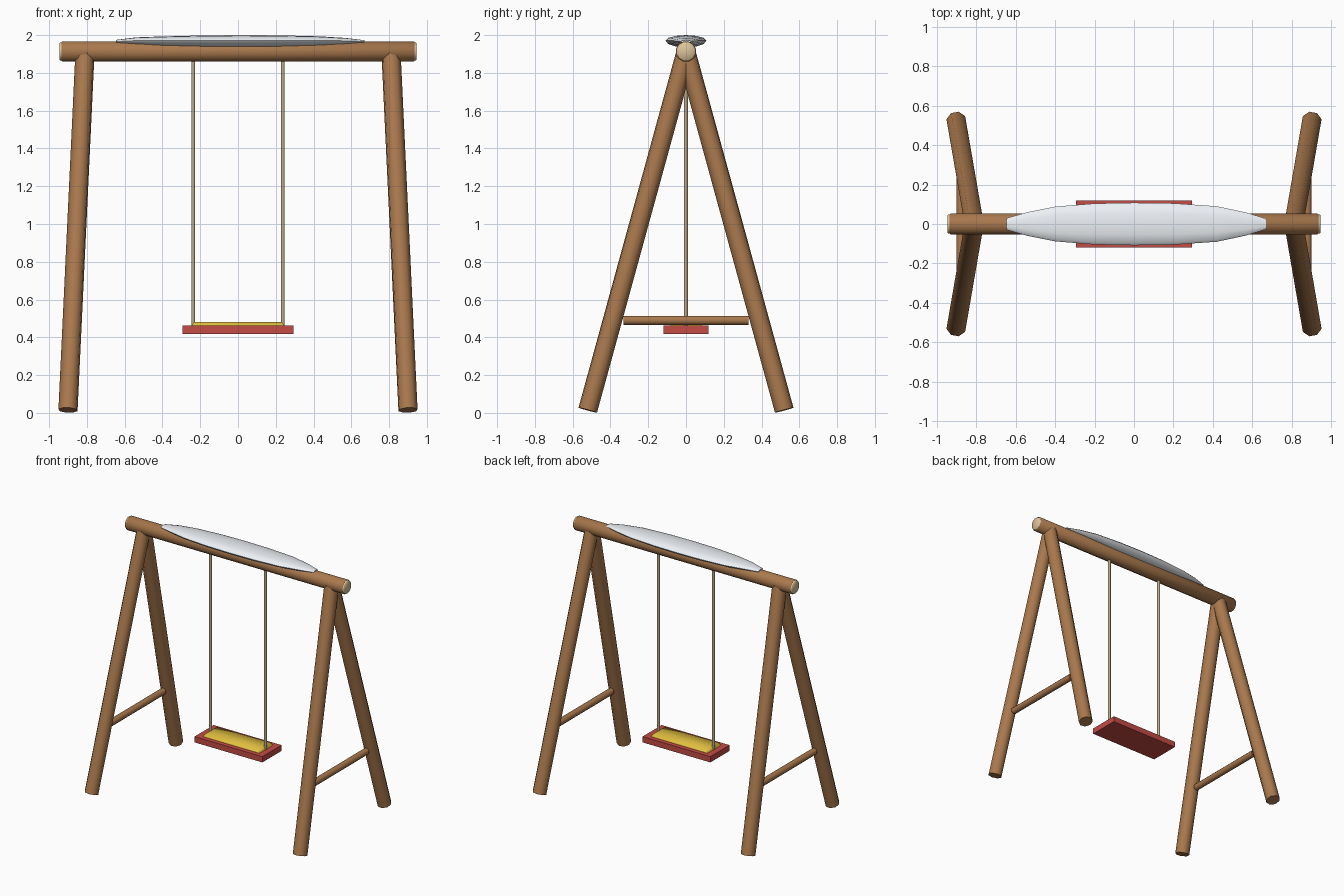
import bpy, bmesh, math
from mathutils import Vector, Matrix

if "Cube" in bpy.data.objects:
    bpy.data.objects.remove(bpy.data.objects["Cube"])

def material(name, rgb):
    m = bpy.data.materials.new(name)
    m.diffuse_color = (*rgb, 1)
    m.use_nodes = True
    m.node_tree.nodes["Principled BSDF"].inputs["Base Color"].default_value = m.diffuse_color
    return m

WOOD = material("wood", (0.40, 0.19, 0.075))
PALE = material("cut_wood", (0.72, 0.55, 0.33))
ROPE = material("rope", (0.50, 0.40, 0.24))
RED = material("red_paint", (0.55, 0.07, 0.06))
YELLOW = material("yellow_pad", (0.75, 0.52, 0.05))
SNOW = material("snow", (0.85, 0.88, 0.92))

def finish(name, bm, mat, angle=50):
    bmesh.ops.recalc_face_normals(bm, faces=bm.faces)
    me = bpy.data.meshes.new(name)
    bm.to_mesh(me)
    bm.free()
    ob = bpy.data.objects.new(name, me)
    bpy.context.collection.objects.link(ob)
    me.materials.append(mat)
    bpy.ops.object.select_all(action='DESELECT')
    ob.select_set(True)
    bpy.context.view_layer.objects.active = ob
    bpy.ops.object.shade_smooth_by_angle(angle=math.radians(angle))
    return ob

def loft(name, rings, mat, angle=50):
    """Skin a list of equal-length point rings and cap both ends."""
    bm = bmesh.new()
    vs = [[bm.verts.new(p) for p in r] for r in rings]
    n = len(vs[0])
    for a, b in zip(vs, vs[1:]):
        for i in range(n):
            j = (i + 1) % n
            bm.faces.new((a[i], a[j], b[j], b[i]))
    bm.faces.new(vs[0])
    bm.faces.new(vs[-1])
    return finish(name, bm, mat, angle)

def pole(name, a, b, r, sides, mat, chamfer=0):
    a, b = Vector(a), Vector(b)
    d = b - a
    q = d.to_track_quat('Z', 'Y')
    prof = [(0, r), (d.length, r)]
    if chamfer:
        prof = [(0, r - chamfer), (chamfer, r), (d.length - chamfer, r), (d.length, r - chamfer)]
    rings = [[a + q @ Vector((rr * math.cos((i + .5) * math.tau / sides),
                              rr * math.sin((i + .5) * math.tau / sides), h))
              for i in range(sides)] for h, rr in prof]
    return loft(name, rings, mat)

def slab(name, hx, hy, z0, z1, inset, mat, angle=30):
    def rect(x, y, z):
        return [(-x, -y, z), (x, -y, z), (x, y, z), (-x, y, z)]
    return loft(name, [rect(hx, hy, z0), rect(hx - inset, hy - inset, z1)], mat, angle)

# top beam with pale cut ends
BZ = 1.913
pole("top_beam", (-.938, 0, BZ), (.938, 0, BZ), .055, 12, WOOD, .008)

for sx, side in ((-1, "left"), (1, "right")):
    pole(f"{side}_beam_end", (sx * .92, 0, BZ), (sx * .945, 0, BZ), .05, 12, PALE, .004)
    # splayed legs and the brace between them
    for sy, end in ((-1, "front"), (1, "back")):
        pole(f"{side}_{end}_leg", (sx * .9, sy * .52, .0145), (sx * .81, 0, 1.91), .052, 8, WOOD)
    pole(f"{side}_brace", (sx * .876, -.33, .49), (sx * .876, .33, .49), .026, 8, WOOD)
    # hanging rope
    pole(f"{side}_rope", (sx * .237, 0, .45), (sx * .237, 0, 1.9), .011, 8, ROPE)

# seat board and pad
slab("seat", .293, .118, .418, .463, 0, RED)
slab("seat_pad", .245, .085, .46, .482, .012, YELLOW, 75)

# snow drift lying on the beam: (x, half width, bottom, edge height, top)
sections = [(-.645, .03, 1.958, 1.966, 1.975), (-.54, .06, 1.949, 1.971, 1.988),
            (-.4, .088, 1.942, 1.971, 1.993), (-.2, .104, 1.937, 1.971, 1.998),
            (0, .108, 1.935, 1.971, 2.0), (.2, .105, 1.936, 1.971, 1.999),
            (.42, .09, 1.943, 1.971, 1.994), (.57, .058, 1.95, 1.97, 1.985),
            (.67, .027, 1.96, 1.966, 1.973)]
snow_rings = []
for x, w, zb, ze, zt in sections:
    ring = []
    for i in range(12):
        t = i * math.tau / 12
        s = math.sin(t)
        ring.append((x, w * math.cos(t), ze + s * (zt - ze if s > 0 else ze - zb)))
    snow_rings.append(ring)
loft("snow_drift", snow_rings, SNOW)
